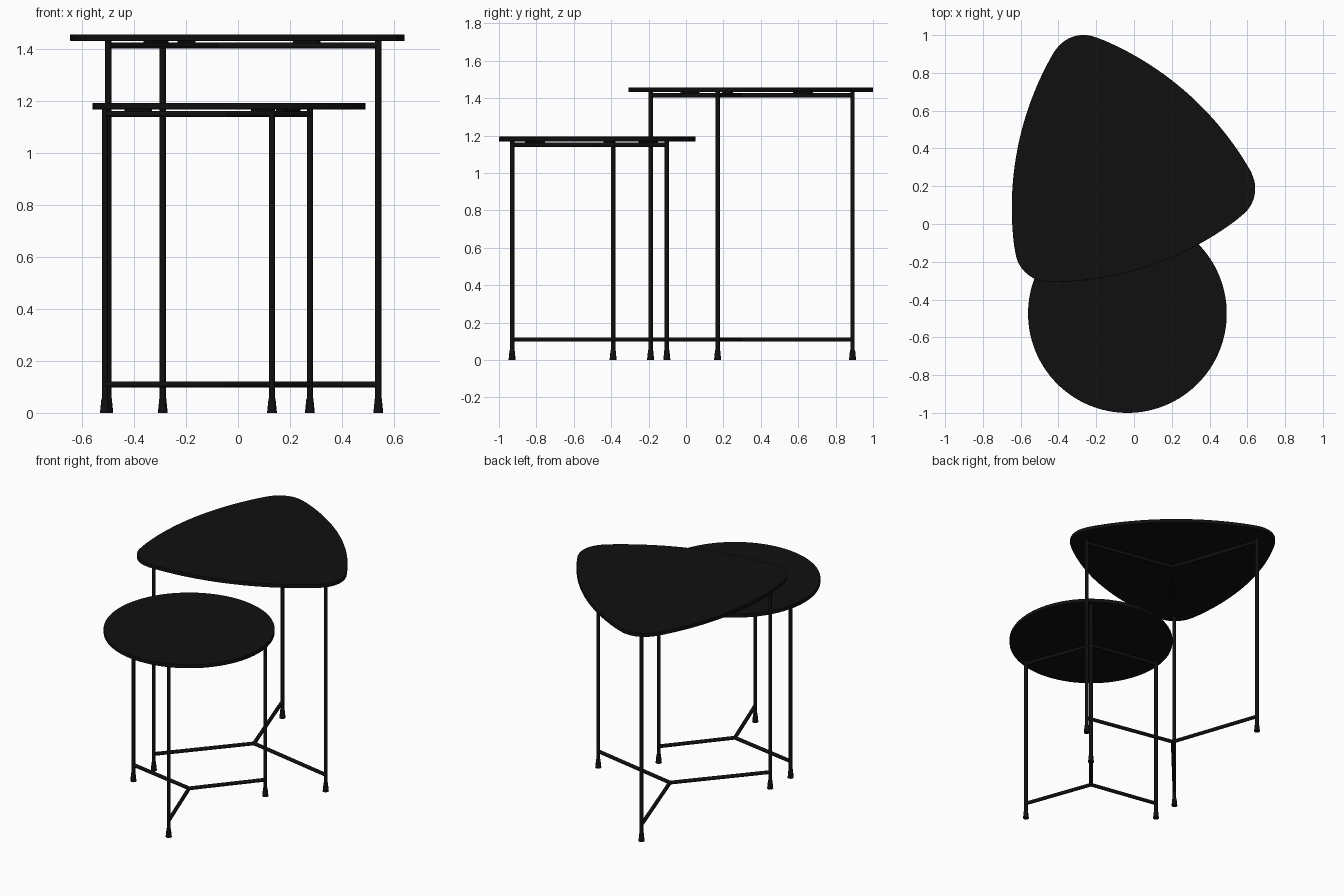
import bpy, bmesh
from math import radians, cos, sin, atan2, degrees, pi
from mathutils import Vector

if "Cube" in bpy.data.objects:
    bpy.data.objects.remove(bpy.data.objects["Cube"])

black = bpy.data.materials.new("black")
black.diffuse_color = (0.005, 0.005, 0.005, 1)
black.use_nodes = True
black.node_tree.nodes["Principled BSDF"].inputs["Base Color"].default_value = black.diffuse_color
ROD = 0.0118


def finish(obj, name, smooth=True):
    obj.name = name
    obj.data.materials.append(black)
    if smooth:
        bpy.ops.object.select_all(action='DESELECT')
        obj.select_set(True)
        bpy.context.view_layer.objects.active = obj
        bpy.ops.object.shade_smooth_by_angle(angle=radians(35))
    return obj


def rod(name, p, q, r1=ROD, r2=ROD):
    p, q = Vector(p), Vector(q)
    d = q - p
    bpy.ops.mesh.primitive_cone_add(vertices=20, radius1=r1, radius2=r2, depth=d.length,
                                    location=(p + q) / 2,
                                    rotation=d.to_track_quat('Z', 'Y').to_euler())
    return finish(bpy.context.object, name)


def slab(name, outline, z0, z1):
    # extrude an outline into a thin top with a tiny softened edge
    bm = bmesh.new()
    face = bm.faces.new([bm.verts.new((x, y, z0)) for x, y in outline])
    ext = bmesh.ops.extrude_face_region(bm, geom=[face])
    bmesh.ops.translate(bm, vec=(0, 0, z1 - z0),
                        verts=[v for v in ext["geom"] if isinstance(v, bmesh.types.BMVert)])
    bmesh.ops.recalc_face_normals(bm, faces=bm.faces[:])
    mesh = bpy.data.meshes.new(name)
    bm.to_mesh(mesh)
    bm.free()
    obj = bpy.data.objects.new(name, mesh)
    bpy.context.collection.objects.link(obj)
    bev = obj.modifiers.new("soft edge", 'BEVEL')
    bev.width, bev.segments, bev.angle_limit = 0.002, 2, radians(50)
    return finish(obj, name)


def frame(label, c, reach, first, z_under):
    # three legs with feet, joined by a Y brace low down and under the top
    z_top = z_under - 0.018
    for z, part in ((0.11, "stretcher"), (z_top, "top_bar")):
        bpy.ops.mesh.primitive_uv_sphere_add(segments=20, ring_count=10, radius=ROD,
                                             location=(c[0], c[1], z))
        finish(bpy.context.object, f"{label}_{part}_hub")
    for i in range(3):
        a = radians(first + 120 * i)
        x, y = c[0] + reach * cos(a), c[1] + reach * sin(a)
        rod(f"{label}_leg_{i+1}", (x, y, 0.03), (x, y, z_under))
        rod(f"{label}_foot_{i+1}", (x, y, 0), (x, y, 0.055), 0.019, 0.0135)
        rod(f"{label}_stretcher_{i+1}", (c[0], c[1], 0.11), (x, y, 0.11))
        rod(f"{label}_top_bar_{i+1}", (c[0], c[1], z_top), (x, y, z_top))
        # mounting tab between bar and top
        bpy.ops.mesh.primitive_cube_add(size=1, rotation=(0, 0, a), location=(
            c[0] + 0.355 * cos(a), c[1] + 0.355 * sin(a), z_under - 0.004))
        tab = bpy.context.object
        tab.scale = (0.1, 0.04, 0.008)
        finish(tab, f"{label}_mounting_tab_{i+1}", False)


# low table with round top
low_c = (-0.035, -0.474)
slab("low_round_top", [(low_c[0] + 0.526 * cos(2 * pi * k / 128),
                        low_c[1] + 0.526 * sin(2 * pi * k / 128)) for k in range(128)],
     1.169, 1.194)
frame("low_table", low_c, 0.485, -70, 1.169)

# tall table with bulged triangular top: corner arcs alternating with long side arcs
tall_c = (-0.085, 0.294)
d, r, e, R = 0.56, 0.177, 1.095, 1.637
half = degrees(atan2(0.866 * d, d / 2 + e))


def arc(dist, toward, radius, mid, spread, n):
    t = radians(toward)
    angles = [radians(mid - spread + 2 * spread * k / n) for k in range(n)]
    return [(tall_c[0] + dist * cos(t) + radius * cos(a),
             tall_c[1] + dist * sin(t) + radius * sin(a)) for a in angles]


outline = []
for i in range(3):
    corner = -11 + 120 * i
    outline += arc(d, corner, r, corner, 60 - half, 20)
    outline += arc(e, corner + 240, R, corner + 60, half, 24)
slab("tall_triangular_top", outline, 1.433, 1.458)
frame("tall_table", (-0.083, 0.29), 0.635, -11, 1.433)
